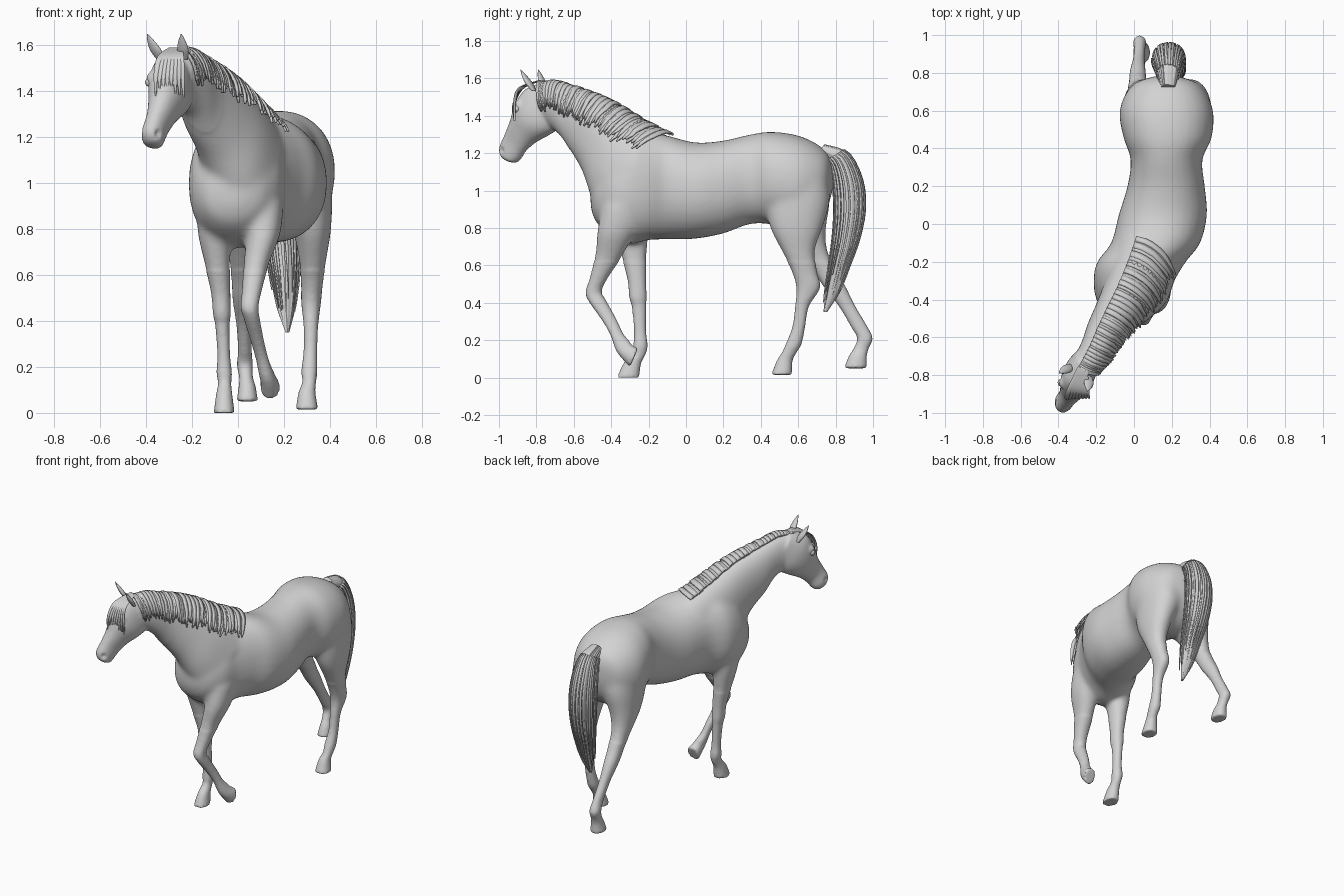
import bpy, bmesh, math, random
from mathutils import Vector, Matrix

random.seed(4)
cube = bpy.data.objects.get("Cube")
if cube:
    bpy.data.objects.remove(cube, do_unlink=True)

coat = bpy.data.materials.new("grey coat")
coat.use_nodes = True
coat.diffuse_color = (0.65, 0.65, 0.65, 1)
coat.node_tree.nodes["Principled BSDF"].inputs["Base Color"].default_value = coat.diffuse_color

ACROSS = Vector((1, 0, 0))
NECK_SIDE = Vector((0.88, -0.47, 0))
HEAD_SIDE = Vector((0.86, -0.5, 0))
HEAD_FRONT = Vector((-0.5, -0.86, 0))


# A section is (front or top point, back or bottom point, half width)
def section(front, back, width):
    return (Vector(front), Vector(back), width)


def level(x, front, back, z, width):
    return section((x, front, z), (x, back, z), width)


def upright(y, x, top, bottom, width):
    return section((x, y, top), (x, y, bottom), width)


def blend(a, b, c, d, f):
    return b + (c - a) * (f / 2) + (a * 2 - b * 5 + c * 4 - d) * (f * f / 2) \
        + (b * 3 - a - c * 3 + d) * (f ** 3 / 2)


def at(rows, u):
    """Smoothly interpolated section at position u along the rows."""
    last = len(rows) - 1
    u = max(0, min(last, u))
    k = min(int(u), last - 1)
    near = [rows[max(0, min(last, k + i))] for i in (-1, 0, 1, 2)]
    return [blend(*(r[n] for r in near), u - k) for n in range(3)]


def rim(rows, side, u, angle, scale=1.0, flare=1.0):
    front, back, width = at(rows, u)
    c, s = math.cos(angle), math.sin(angle)
    c, s = (math.copysign(abs(v) ** 0.92, v) for v in (c, s))
    return (front + back) / 2 + side * (c * width * scale * flare) + (front - back) * (s * scale / 2)


def loft(bm, rows, side, steps=5, sides=28, ridge=0.0):
    scales = [1 - ridge * random.random() for _ in range(sides)]
    rings = []
    for i in range((len(rows) - 1) * steps + 1):
        rings.append([bm.verts.new(rim(rows, side, i / steps, math.tau * j / sides, scales[j]))
                      for j in range(sides)])
    for a, b in zip(rings, rings[1:]):
        for j in range(sides):
            k = (j + 1) % sides
            bm.faces.new((a[j], a[k], b[k], b[j]))
    bm.faces.new(rings[0])
    bm.faces.new(rings[-1])


def strip(bm, pairs):
    pairs = [(bm.verts.new(a), bm.verts.new(b)) for a, b in pairs]
    for (a, b), (c, d) in zip(pairs, pairs[1:]):
        bm.faces.new((a, b, d, c))


def finish(name, bm, thickness=0):
    bmesh.ops.recalc_face_normals(bm, faces=bm.faces)
    mesh = bpy.data.meshes.new(name)
    bm.to_mesh(mesh)
    bm.free()
    mesh.materials.append(coat)
    ob = bpy.data.objects.new(name, mesh)
    bpy.context.collection.objects.link(ob)
    bpy.ops.object.select_all(action='DESELECT')
    ob.select_set(True)
    bpy.context.view_layer.objects.active = ob
    if thickness:
        ob.modifiers.new("thickness", 'SOLIDIFY').thickness = thickness
    bpy.ops.object.shade_smooth_by_angle(angle=math.radians(50))
    return ob


# Trunk, rump to chest
trunk = [upright(*r) for r in (
    (.785, .17, 1.15, 1.0, .05), (.75, .17, 1.21, .9, .16), (.68, .17, 1.262, .82, .22),
    (.58, .172, 1.3, .79, .25), (.45, .178, 1.315, .82, .232), (.34, .172, 1.3, .82, .19),
    (.2, .17, 1.268, .77, .205), (.05, .153, 1.258, .742, .234), (-.1, .115, 1.295, .738, .236),
    (-.2, .04, 1.31, .735, .235), (-.3, .0, 1.28, .715, .215), (-.4, -.01, 1.2, .76, .19),
    (-.48, -.02, 1.1, .83, .13), (-.51, -.02, 1.02, .91, .05))]

# Neck, withers to poll
neck = [
    section((.09, -.08, 1.28), (-.03, -.46, .88), .18),
    section((.02, -.25, 1.37), (-.06, -.5, .99), .155),
    section((-.06, -.4, 1.465), (-.11, -.54, 1.1), .125),
    section((-.145, -.55, 1.53), (-.17, -.6, 1.2), .1),
    section((-.21, -.68, 1.575), (-.2, -.66, 1.29), .085),
    section((-.27, -.78, 1.58), (-.25, -.72, 1.34), .075)]

# Head, poll to lips
head = [
    section((-.27, -.74, 1.585), (-.22, -.66, 1.4), .06),
    section((-.325, -.85, 1.545), (-.235, -.69, 1.33), .083),
    section((-.345, -.905, 1.46), (-.26, -.74, 1.295), .085),
    section((-.355, -.935, 1.37), (-.3, -.81, 1.255), .065),
    section((-.375, -.965, 1.3), (-.325, -.86, 1.21), .05),
    section((-.395, -.992, 1.235), (-.345, -.885, 1.17), .05),
    section((-.392, -.988, 1.19), (-.355, -.91, 1.15), .042),
    section((-.385, -.965, 1.165), (-.37, -.93, 1.15), .02)]

# Legs, hoof to body
front_right_leg = [level(*r) for r in (
    (-.06, -.37, -.25, 0, .046), (-.06, -.335, -.24, .075, .036), (-.058, -.29, -.213, .13, .029),
    (-.06, -.282, -.205, .175, .034), (-.062, -.278, -.213, .25, .028), (-.068, -.29, -.213, .38, .031),
    (-.07, -.304, -.21, .43, .039), (-.075, -.312, -.213, .52, .042), (-.09, -.345, -.21, .65, .056),
    (-.1, -.38, -.2, .78, .075), (-.09, -.41, -.19, .92, .09))]
front_left_leg = [
    section((.14, -.3, .055), (.14, -.255, .16), .043),
    section((.135, -.345, .105), (.135, -.285, .17), .037),
    section((.125, -.377, .15), (.12, -.305, .2), .033)]
front_left_leg += [level(*r) for r in (
    (.105, -.408, -.335, .235, .028), (.085, -.452, -.37, .31, .029), (.06, -.522, -.425, .41, .035),
    (.05, -.537, -.45, .46, .039), (.06, -.515, -.42, .53, .043), (.08, -.487, -.34, .65, .056),
    (.11, -.475, -.27, .78, .075), (.11, -.45, -.22, .92, .09))]
hind_left_leg = [level(*r) for r in (
    (.3, .455, .567, .015, .049), (.3, .485, .57, .09, .037), (.31, .513, .592, .135, .03),
    (.31, .533, .618, .18, .035), (.315, .568, .637, .27, .03), (.317, .583, .657, .38, .032),
    (.318, .59, .717, .48, .043), (.322, .565, .7, .57, .048), (.325, .51, .69, .68, .062),
    (.32, .45, .73, .8, .085), (.29, .42, .77, .95, .12), (.27, .45, .75, 1.1, .13))]
hind_right_leg = [level(*r) for r in (
    (.04, .845, .967, .05, .047), (.04, .87, .967, .115, .037), (.035, .895, .977, .155, .03),
    (.03, .915, .998, .21, .035), (.03, .883, .972, .27, .03), (.025, .818, .907, .38, .032),
    (.02, .733, .852, .49, .043), (.02, .675, .8, .58, .048), (.02, .59, .755, .69, .062),
    (.03, .5, .75, .8, .085), (.06, .43, .77, .95, .12), (.08, .45, .75, 1.1, .13))]

# Body: every volume fused into one skin
bm = bmesh.new()
for rows, side in ((trunk, ACROSS), (neck, NECK_SIDE), (head, HEAD_SIDE), (front_right_leg, ACROSS),
                   (front_left_leg, ACROSS), (hind_left_leg, ACROSS), (hind_right_leg, ACROSS)):
    loft(bm, rows, side)
brow = Vector((-.325, -.865, 1.455))
for s in (-1, 1):
    bmesh.ops.create_icosphere(bm, subdivisions=3, radius=.033,
                               matrix=Matrix.Translation(brow + HEAD_SIDE * s * .048))
body = finish("body", bm)
remesh = body.modifiers.new("fuse", 'REMESH')
remesh.mode = 'VOXEL'
remesh.voxel_size = .0095
bpy.ops.object.modifier_apply(modifier=remesh.name)

# Soften the joints of the torso more than the head and lower legs
group = body.vertex_groups.new(name="torso")
group.add([v.index for v in body.data.vertices if v.co.z > .62 and v.co.y > -.62], 1, 'REPLACE')
for name, count, mask in (("soften", 5, ""), ("soften torso", 40, "torso")):
    smooth = body.modifiers.new(name, 'SMOOTH')
    smooth.iterations = count
    smooth.vertex_group = mask
    bpy.ops.object.modifier_apply(modifier=name)

# Nostrils pressed into the muzzle
normals = [v.normal.copy() for v in body.data.vertices]
for s in (-1, 1):
    spot = Vector((-.382, -.965, 1.215)) + HEAD_SIDE * s * .038
    for v, n in zip(body.data.vertices, normals):
        gap = (v.co - spot).length
        if gap < .022:
            v.co -= n * .016 * (1 - gap / .022)
body.data.polygons.foreach_set("use_smooth", [True] * len(body.data.polygons))

# Eyes
bm = bmesh.new()
for s in (-1, 1):
    bmesh.ops.create_uvsphere(bm, u_segments=20, v_segments=12, radius=.021, matrix=Matrix.Translation(
        Vector((-.328, -.872, 1.438)) + HEAD_SIDE * s * .064))
finish("eyes", bm)

# Ears
for name, base, tip in (("right_ear", (-.335, -.755, 1.535), (-.395, -.79, 1.648)),
                        ("left_ear", (-.235, -.815, 1.535), (-.247, -.885, 1.648))):
    bm = bmesh.new()
    rows = []
    for f, w in ((0, .018), (.35, .027), (.7, .018), (1, .002)):
        p = Vector(base).lerp(Vector(tip), f)
        rows.append((p + HEAD_FRONT * w * .6, p - HEAD_FRONT * w * .6, w))
    loft(bm, rows, HEAD_SIDE, sides=16)
    finish(name, bm)

# Mane: overlapping locks combed over the left of the neck
bm = bmesh.new()
count = 60
for i in range(count):
    f = i / (count - 1)
    u = .3 + 4.7 * f
    end = math.radians(36 - 42 * f + random.uniform(-9, 7))
    start = math.radians(112)
    lift = random.uniform(1.05, 1.12)
    pairs = []
    for j in range(10):
        g = j / 9
        half = .075 * (1 - .8 * g ** 5)
        drift = u + .08 * g * random.uniform(-.3, .3)
        pairs.append([rim(neck, NECK_SIDE, drift + d, start + (end - start) * g, lift, 1 + .16 * g)
                      for d in (-half, half)])
    strip(bm, pairs)
finish("mane", bm, .01)

# Forelock
bm = bmesh.new()
for i in range(8):
    k = -.01 + .1 * i / 7
    out = HEAD_SIDE * k
    points = (Vector((-.285, -.765, 1.59)) + out * .4,
              Vector((-.33, -.872, 1.55)) + out * .9 - HEAD_FRONT * k * .3,
              Vector((-.346, -.918, 1.47)) + out - HEAD_FRONT * k * .6,
              Vector((-.345, -.925, 1.37 + random.random() * .05)) + out - HEAD_FRONT * k * .7)
    rows = [(p + HEAD_FRONT * .006, p - HEAD_FRONT * .006, w)
            for p, w in zip(points, (.012, .013, .011, .003))]
    loft(bm, rows, HEAD_SIDE, sides=8)
finish("forelock", bm)

# Tail: ridged core with loose locks on top
tail = [section((.18, .74, 1.25), (.18, .7, 1.19), .04),
        section((.18, .87, 1.205), (.18, .76, 1.15), .062)]
tail += [level(*r) for r in (
    (.18, .945, .785, 1.06, .08), (.185, .96, .795, .9, .085), (.195, .93, .785, .74, .078),
    (.205, .88, .765, .6, .064), (.21, .825, .745, .46, .042), (.215, .755, .735, .35, .008))]
bm = bmesh.new()
loft(bm, tail, ACROSS, sides=44, ridge=.16)
finish("tail", bm)
bm = bmesh.new()
for i in range(26):
    angle = math.tau * (i + random.random() * .6) / 26
    stop = random.uniform(5, 6.6)
    strip(bm, [[rim(tail, ACROSS, .8 + (stop - .8) * j / 18, angle + d * (1 - (j / 18) ** 4), 1.03)
                for d in (-.09, .09)] for j in range(19)])
finish("tail_locks", bm, .006)
